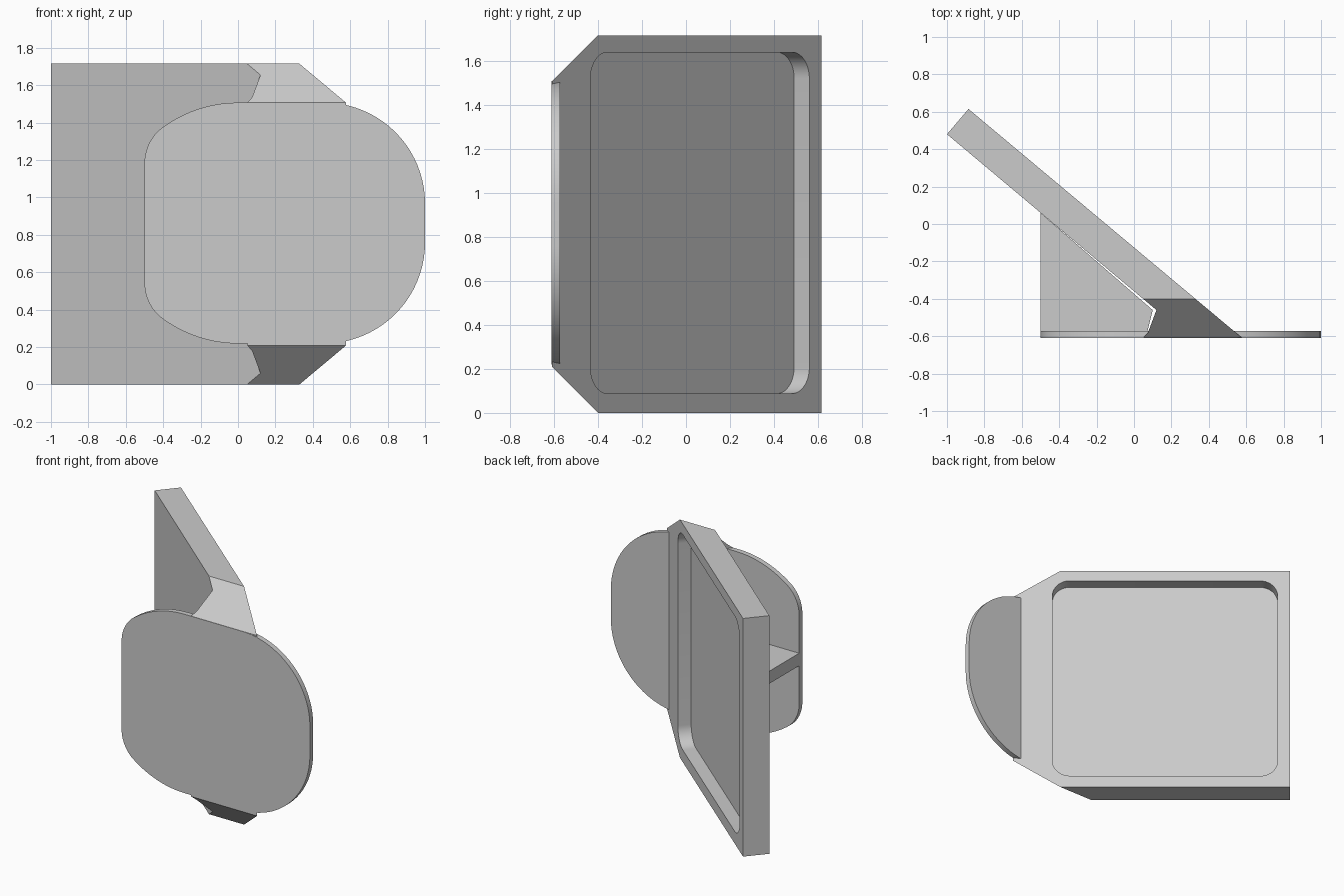
import bpy, bmesh, math
from mathutils import Vector, Matrix

cube = bpy.data.objects.get("Cube")
if cube:
    bpy.data.objects.remove(cube, do_unlink=True)

grey = bpy.data.materials.new("plain grey")
grey.use_nodes = True
colour = (0.6, 0.6, 0.6, 1)
grey.diffuse_color = colour
grey.node_tree.nodes["Principled BSDF"].inputs["Base Color"].default_value = colour

HEIGHT = 1.715
MID = 0.863
FRONT = -0.61


def arc(cx, cy, r, start, end, steps=12):
    angles = [math.radians(start + (end - start) * i / steps) for i in range(steps + 1)]
    return [(cx + r * math.cos(a), cy + r * math.sin(a)) for a in angles]


def prism(outline, depth, matrix=Matrix()):
    """Extrude a flat outline along local z and place it."""
    bm = bmesh.new()
    face = bm.faces.new([bm.verts.new((x, y, 0)) for x, y in outline])
    new = bmesh.ops.extrude_face_region(bm, geom=[face])["geom"]
    bmesh.ops.translate(bm, vec=(0, 0, depth),
                        verts=[v for v in new if isinstance(v, bmesh.types.BMVert)])
    bm.transform(matrix)
    bmesh.ops.recalc_face_normals(bm, faces=bm.faces[:])
    return bm


def slice_off(bm, point, normal):
    """Cut away everything beyond a plane and cap the opening."""
    bmesh.ops.bisect_plane(bm, geom=bm.verts[:] + bm.edges[:] + bm.faces[:],
                           plane_co=point, plane_no=normal, clear_outer=True)
    bmesh.ops.holes_fill(bm, edges=[e for e in bm.edges if e.is_boundary])
    bmesh.ops.recalc_face_normals(bm, faces=bm.faces[:])


def sink_pocket(bm, rim_points, outward, depth):
    """Open the face looking outward and sink a straight-walled pocket into it."""
    bm.normal_update()
    back = max((f for f in bm.faces if f.normal.dot(outward) > 0.99),
               key=lambda f: f.calc_area())
    border = list(back.edges)
    bmesh.ops.delete(bm, geom=[back], context="FACES_ONLY")
    rim = [bm.verts.new(p) for p in rim_points]
    low = [bm.verts.new(p - outward * depth) for p in rim_points]
    for i in range(len(rim)):
        j = (i + 1) % len(rim)
        border.append(bm.edges.new((rim[i], rim[j])))
        bm.faces.new((rim[i], rim[j], low[j], low[i]))
    bm.faces.new(low)
    bmesh.ops.triangle_fill(bm, edges=border, use_beauty=True, normal=outward)
    bmesh.ops.recalc_face_normals(bm, faces=bm.faces[:])


def finish(name, bm):
    mesh = bpy.data.meshes.new(name)
    bm.to_mesh(mesh)
    bm.free()
    mesh.materials.append(grey)
    obj = bpy.data.objects.new(name, mesh)
    bpy.context.collection.objects.link(obj)
    bpy.ops.object.select_all(action="DESELECT")
    obj.select_set(True)
    bpy.context.view_layer.objects.active = obj
    bpy.ops.object.shade_smooth_by_angle(angle=math.radians(30))


# Slanted slab, with its two front corners chamfered
section = [(-1, 0.48), (0.12, -0.46), (0.075, -0.58), (0.05, -0.608),
           (0.577, -0.608), (-0.885, 0.615)]
slab = prism(section, HEIGHT)
slice_off(slab, (0, -0.4, HEIGHT), (0, -1, 1))
slice_off(slab, (0, -0.4, 0), (0, -1, -1))

# Rounded recess in the back of the slab
corner = Vector((-0.885, 0.615, MID))
along = (Vector((0.577, -0.608, MID)) - corner).normalized()
up = Vector((0, 0, 1))
outward = up.cross(along)
radius = 0.12
h = 1.55 / 2 - radius
pocket = []
for sx, sy, a in [(1, 1, 0), (-1, 1, 90), (-1, -1, 180), (1, -1, 270)]:
    pocket += arc(sx * h, sy * h, radius, a, a + 90, 10)
centre = corner + along * 0.86
sink_pocket(slab, [centre + along * u + up * v for u, v in pocket], outward, 0.09)
finish("slanted_slab", slab)

# Rounded front plate: upper half of the outline, mirrored about mid height
upper = (arc(0.46, 0.104, 0.54, 0, 90, 20)
         + arc(0, -0.036, 0.68, 90, 126, 10)
         + arc(-0.26, 0.32, 0.24, 126, 180, 10)[1:])
outline = upper + [(x, -z) for x, z in reversed(upper)]
stand = Matrix.Translation((0, FRONT + 0.037, MID)) @ Matrix.Rotation(math.pi / 2, 4, "X")
finish("front_plate", prism(outline, 0.037, stand))

# Triangular rib joining plate and slab
rib = [(-0.5, -0.58), (0.07, -0.58), (0.1, -0.46), (-0.5, 0.06)]
finish("support_rib", prism(rib, 0.09, Matrix.Translation((0, 0, MID - 0.045))))
